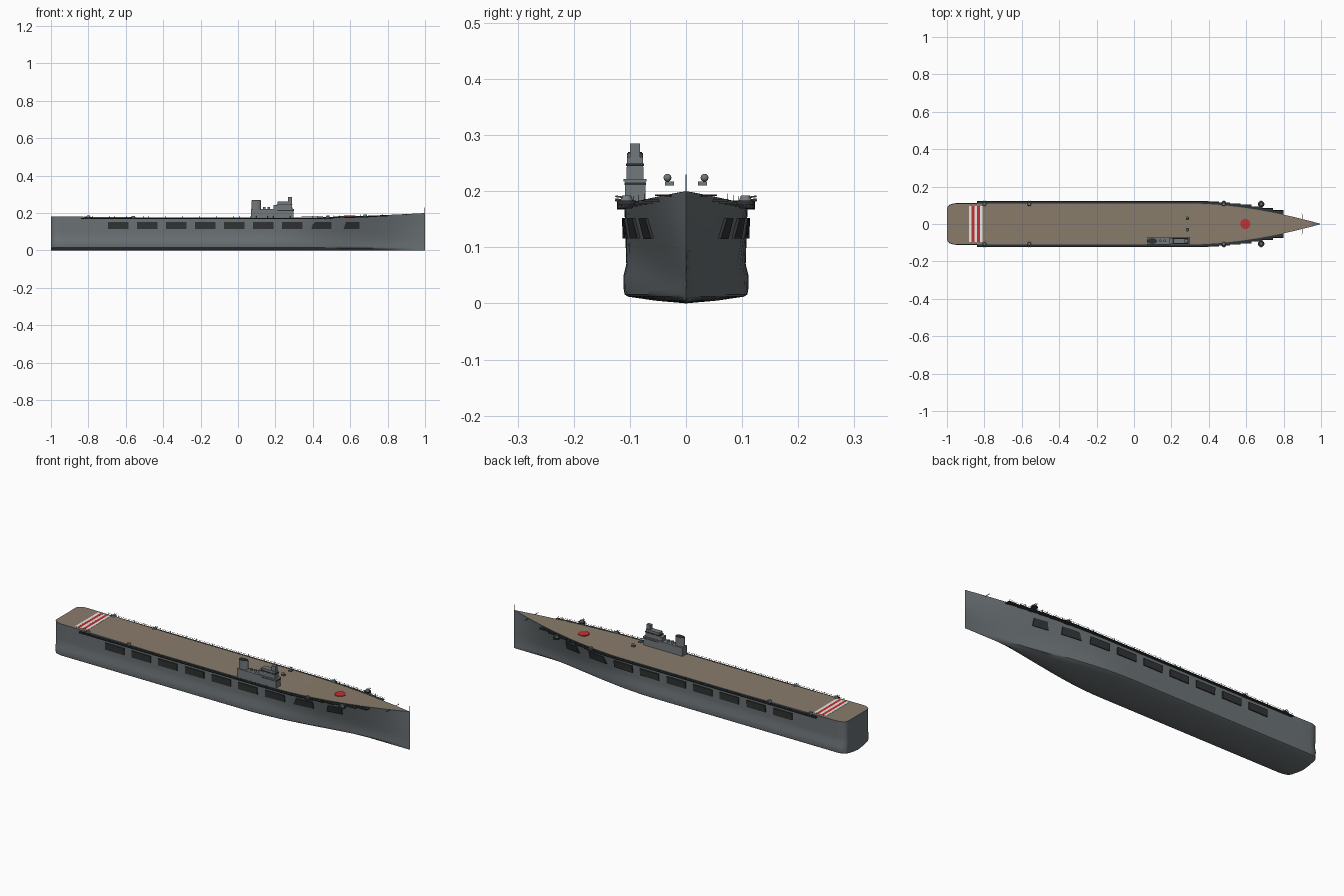
import bpy, bmesh, math
from mathutils import Vector, Matrix

old = bpy.data.objects.get("Cube")
if old:
    bpy.data.objects.remove(old, do_unlink=True)


def material(name, r, g, b):
    m = bpy.data.materials.new(name)
    m.use_nodes = True
    m.diffuse_color = (r, g, b, 1)
    bsdf = next(n for n in m.node_tree.nodes if n.type == 'BSDF_PRINCIPLED')
    bsdf.inputs["Base Color"].default_value = (r, g, b, 1)
    return m


HULL = material("hull grey", .15, .17, .18)
DECK = material("wood deck", .25, .2, .145)
DARK = material("dark steel", .03, .034, .035)
STEEL = material("light steel", .17, .19, .2)
RED = material("red paint", .55, .03, .03)
WHITE = material("white paint", .8, .8, .78)


def finish(name, bm, mat, smooth=None):
    bmesh.ops.recalc_face_normals(bm, faces=bm.faces)
    me = bpy.data.meshes.new(name)
    bm.to_mesh(me)
    bm.free()
    me.materials.append(mat)
    ob = bpy.data.objects.new(name, me)
    bpy.context.collection.objects.link(ob)
    if smooth:
        bpy.ops.object.select_all(action='DESELECT')
        ob.select_set(True)
        bpy.context.view_layer.objects.active = ob
        bpy.ops.object.shade_smooth_by_angle(angle=math.radians(smooth))
    return ob


def add_box(bm, lo, hi):
    lo, hi = Vector(lo), Vector(hi)
    mat = Matrix.Translation((lo + hi) / 2) @ Matrix.Diagonal((hi - lo).to_4d())
    bmesh.ops.create_cube(bm, size=1, matrix=mat)


def add_rod(bm, a, b, r, sides=6, r2=None):
    a, b = Vector(a), Vector(b)
    rot = (b - a).to_track_quat('Z', 'Y').to_matrix().to_4x4()
    bmesh.ops.create_cone(bm, cap_ends=True, segments=sides, radius1=r,
                          radius2=r if r2 is None else r2, depth=(b - a).length,
                          matrix=Matrix.Translation((a + b) / 2) @ rot)


def box(name, lo, hi, mat):
    bm = bmesh.new()
    add_box(bm, lo, hi)
    return finish(name, bm, mat)


# Hull shape as functions of the position along the ship
def sheer(x):
    return .176 + .024 * max(0, (x - .3) / .7) ** 1.6 + .006 * max(0, (-x - .4) / .6)


def half(x, z):
    stern = 1
    if x < -.95:
        stern = .74 + .26 * math.sqrt(max(0, 1 - ((-.95 - x) / .05) ** 2))
    top = 1 - max(0, (x - .3) / .7) ** 1.8
    low = .5 + .5 * math.cos(math.pi * max(0, (x - .1) / .9))
    s = min(1, max(0, (z - .04) / (sheer(x) - .04)))
    side = 1 - .05 * min(1, max(0, (z - .05) / .02)) + .04 * s
    return .111 * stern * side * (low + (top - low) * s)


stations = [-1 + .05 * (1 - math.cos(i * math.pi / 12)) for i in range(6)]
stations += [-.95 + i * .05 for i in range(40)]


# Hull: lofted cross-sections, with a closed transom
def section(x):
    d = sheer(x)
    right = [(half(x, z), z) for z in (d, .16, .13, .1, .07, .05, .025)]
    w = half(x, .02)
    right += [(w * .985, .016), (w * .93, .012), (w * .5, .005)]
    return right + [(0, 0)] + [(-y, z) for y, z in reversed(right)]


bm = bmesh.new()
rings = [[bm.verts.new((x, y, z)) for y, z in section(x)] for x in stations]
for a, b in zip(rings, rings[1:]):
    for i in range(len(a)):
        j = (i + 1) % len(a)
        bm.faces.new((a[i], a[j], b[j], b[i]))
bm.faces.new(rings[0])
bmesh.ops.remove_doubles(bm, verts=bm.verts, dist=.0002)
finish("hull", bm, HULL, 35)

# Flight deck planking
bm = bmesh.new()
rows = []
for x in stations[1:-1]:
    w = max(.002, half(x, sheer(x)) - .003)
    rows.append([bm.verts.new((x, s * w, sheer(x) + .001)) for s in (-1, 1)])
for a, b in zip(rows, rows[1:]):
    bm.faces.new((a[0], a[1], b[1], b[0]))
finish("flight_deck", bm, DECK)

# Landing stripes across the stern and the round bow marking
for i in range(5):
    x = -.882 + i * .0145
    z = sheer(x) + .001
    box("stern_stripe", (x, -.095, z - .001), (x + .0145, .095, z + .001),
        RED if i % 2 else WHITE)
bm = bmesh.new()
z = sheer(.6)
add_rod(bm, (.595, 0, z - .002), (.595, 0, z + .004), .027, 24)
finish("bow_marking", bm, RED)


# Hangar openings: thin plates that follow the hull side
def opening(x0, x1, slant, s):
    bm = bmesh.new()
    cols = []
    for i in range(4):
        col = []
        for z in (.116, .152):
            x = x0 + (x1 - x0) * i / 3
            if z < .13:
                x += -slant * (1 - i / 3)
            col.append(bm.verts.new((x, s * (half(x, z) + .002), z)))
        cols.append(col)
    for a, b in zip(cols, cols[1:]):
        bm.faces.new((a[0], a[1], b[1], b[0]))
    ob = finish("hangar_opening", bm, DARK)
    sol = ob.modifiers.new("thickness", 'SOLIDIFY')
    sol.thickness = .006
    sol.offset = 0


# Anti-aircraft mount on a round sponson
def gun_mount(x, s):
    z = sheer(x) - .006
    y = s * .106
    bm = bmesh.new()
    add_rod(bm, (x, y, z - .004), (x, y, z + .004), .017, 16)
    add_box(bm, (x - .008, min(y, s * half(x, z)), z - .004),
            (x + .008, max(y, s * half(x, z)), z + .002))
    finish("gun_sponson", bm, DARK)
    bm = bmesh.new()
    add_rod(bm, (x, y, z + .003), (x, y, z + .013), .012, 12, .008)
    for dx in (-.004, .004):
        add_rod(bm, (x + dx, y, z + .009), (x + dx, y + s * .02, z + .012), .0015)
    finish("gun_mount", bm, STEEL, 30)


# Catwalk edge: straight amidships, then stepping in along the bow
def catwalk(s):
    bm = bmesh.new()
    rail = bmesh.new()
    spans = [(-.84, .34)] + [(.34 + i * .0575, .3975 + i * .0575) for i in range(8)]
    for a, b in spans:
        mid = (a + b) / 2
        inner = half(b, sheer(b)) - .004
        outer = half(a, sheer(a)) + .013
        z = sheer(mid)
        add_box(bm, (a, min(s * inner, s * outer), z - .008),
                (b, max(s * inner, s * outer), z - .003))
        y = s * (outer - .001)
        add_rod(rail, (a, y, z + .003), (b, y, z + .003), .0007, 4)
        n = max(2, round((b - a) / .03))
        for i in range(n + 1):
            x = a + (b - a) * i / n
            add_rod(rail, (x, y, z - .004), (x, y, z + .007), .0006, 4)
    finish("catwalk", bm, DARK)
    finish("catwalk_railing", rail, DARK)


for s in (-1, 1):
    for i in range(7):
        x = -.695 + i * .155
        opening(x, x + .11, 0, s)
    opening(.41, .5, .018, s)
    opening(.58, .65, .012, s)
    catwalk(s)
    for x in (-.8, -.56, .48, .68):
        gun_mount(x, s)
    # Searchlights ahead of the island
    bm = bmesh.new()
    y = s * .029
    add_box(bm, (.277, y - .008, .21), (.293, y + .008, .217))
    bmesh.ops.create_uvsphere(bm, u_segments=12, v_segments=8, radius=.007,
                              matrix=Matrix.Translation((.285, s * .033, .224)))
    finish("searchlight", bm, STEEL, 40)
    # Bow boom
    bm = bmesh.new()
    add_rod(bm, (.9, s * .024, .192), (.898, s * .055, .193), .0015)
    finish("bow_boom", bm, DARK)

bm = bmesh.new()
add_rod(bm, (.996, 0, .198), (.996, 0, .23), .001)
finish("jackstaff", bm, DARK)

# Island: base block, bridge levels, mast tower and oval funnel
box("island_base", (.07, -.109, .172), (.298, -.072, .221), STEEL)
box("island_roof_edge", (.19, -.111, .217), (.3, -.07, .222), STEEL)
box("bridge_windows", (.21, -.1095, .211), (.2995, -.0715, .2155), DARK)
box("bridge_level", (.19, -.106, .221), (.29, -.076, .243), STEEL)
box("upper_bridge", (.21, -.105, .243), (.288, -.077, .261), STEEL)
box("upper_bridge_rail", (.205, -.107, .245), (.292, -.075, .249), DARK)
box("mast_tower", (.266, -.1, .26), (.288, -.082, .285), STEEL)
for name, z0, z1, r, mat in (("funnel", .2, .268, .026, STEEL),
                             ("funnel_cap", .267, .27, .023, DARK)):
    bm = bmesh.new()
    add_rod(bm, (0, 0, z0), (0, 0, z1), r, 24)
    bmesh.ops.scale(bm, vec=(1, .55, 1), verts=bm.verts)
    bmesh.ops.translate(bm, vec=(.097, -.091, 0), verts=bm.verts)
    finish(name, bm, mat, 40)
for x in (.14, .165):
    bm = bmesh.new()
    add_rod(bm, (x, -.09, .22), (x, -.09, .232), .007, 10)
    finish("deck_vent", bm, STEEL, 40)
